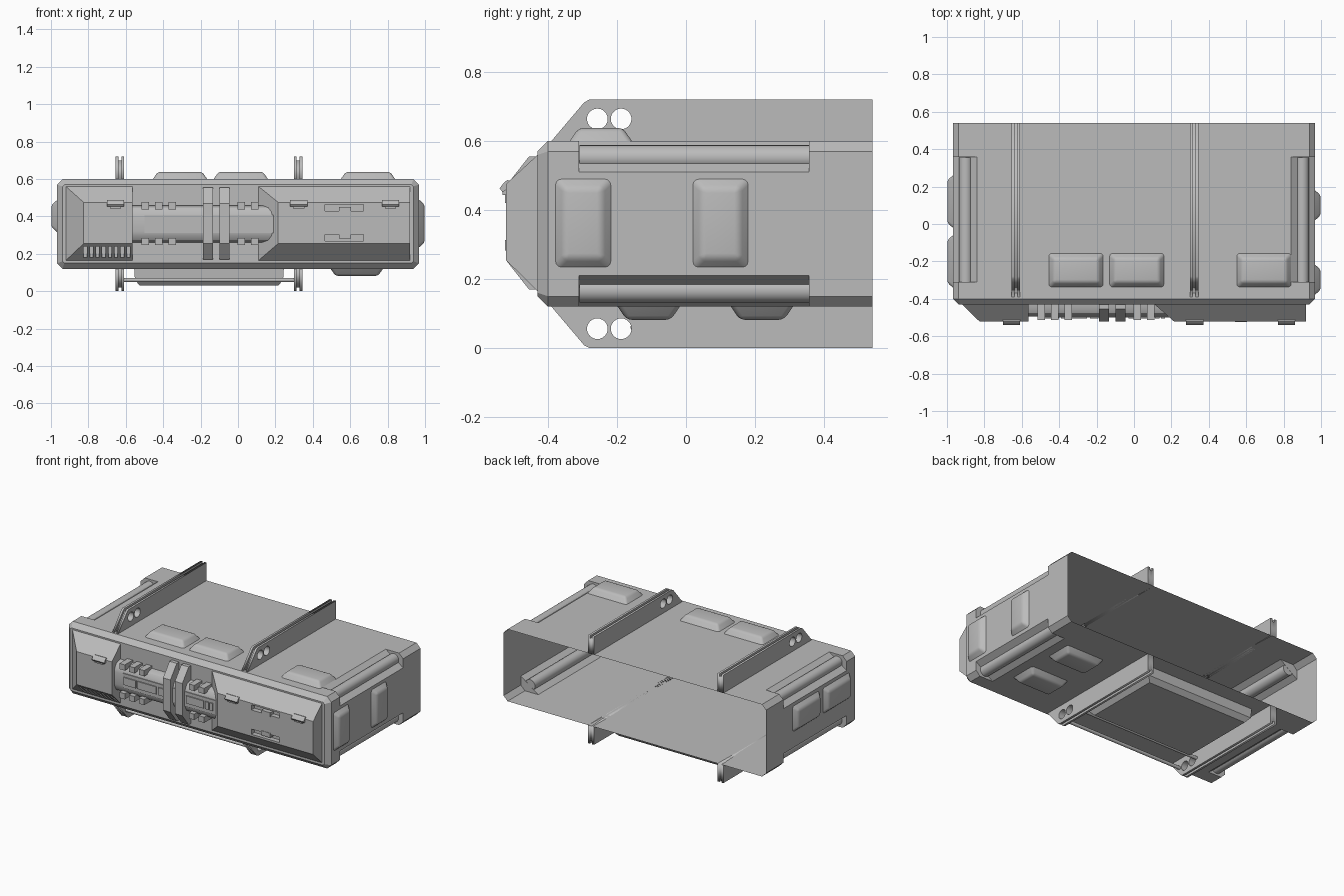
import bpy, bmesh, math
from mathutils import Matrix, Vector

if "Cube" in bpy.data.objects:
    bpy.data.objects.remove(bpy.data.objects["Cube"])

GREY = (0.5, 0.5, 0.5, 1)
mat = bpy.data.materials.new("plain grey")
mat.use_nodes = True
mat.diffuse_color = GREY
mat.node_tree.nodes["Principled BSDF"].inputs["Base Color"].default_value = GREY


def finish(name, bm, angle=None):
    bmesh.ops.recalc_face_normals(bm, faces=bm.faces)
    me = bpy.data.meshes.new(name)
    bm.to_mesh(me)
    bm.free()
    me.materials.append(mat)
    ob = bpy.data.objects.new(name, me)
    bpy.context.collection.objects.link(ob)
    if angle:
        bpy.ops.object.select_all(action="DESELECT")
        ob.select_set(True)
        bpy.context.view_layer.objects.active = ob
        bpy.ops.object.shade_smooth_by_angle(angle=math.radians(angle))
    return ob


def loft(bm, rings, cap_start=True, cap_end=True):
    loops = [[bm.verts.new(p) for p in ring] for ring in rings]
    n = len(loops[0])
    for a, b in zip(loops, loops[1:]):
        for i in range(n):
            j = (i + 1) % n
            bm.faces.new((a[i], a[j], b[j], b[i]))
    if cap_start:
        bm.faces.new(loops[0])
    if cap_end:
        bm.faces.new(loops[-1][::-1])


def rect(y, x0, x1, z0, z1):
    return [(x0, y, z0), (x1, y, z0), (x1, y, z1), (x0, y, z1)]


def boxes(name, items):
    """Each item is x0, x1, y0, y1, z0, z1."""
    bm = bmesh.new()
    for x0, x1, y0, y1, z0, z1 in items:
        loft(bm, [rect(y0, x0, x1, z0, z1), rect(y1, x0, x1, z0, z1)])
    return finish(name, bm)


def wedge(name, base, front):
    bm = bmesh.new()
    loft(bm, [rect(-0.425, *base), rect(-0.43, *base), rect(-0.522, *front)])
    return finish(name, bm)


def prism(name, profile, spans, angle=None):
    """Extrude a (y, z) profile along x over each span."""
    bm = bmesh.new()
    for x0, x1 in spans:
        loft(bm, [[(x, y, z) for y, z in profile] for x in (x0, x1)])
    return finish(name, bm, angle)


def circle(cy, cz, r, n=24):
    return [(cy + r * math.cos(k * math.tau / n), cz + r * math.sin(k * math.tau / n))
            for k in range(n)]


def cut(target, cutter):
    mod = target.modifiers.new("cut", "BOOLEAN")
    mod.object = cutter
    mod.solver = "EXACT"
    cutter.hide_render = True
    cutter.hide_set(True)


# Open-backed shell with chamfered corners and notched long edges
MID_Z = 0.36


def octagon(y, w, h, cx, cz):
    quarter = [(w, h - cz), (w - cx, h)]
    pts = quarter + [(-x, z) for x, z in quarter[::-1]]
    pts += [(-x, -z) for x, z in pts]
    return [(x, y, MID_Z + z) for x, z in pts]


small, large = (0.968, 0.24, 0.03, 0.03), (0.968, 0.24, 0.128, 0.09)
bm = bmesh.new()
loft(bm, [octagon(0.54, *small), octagon(0.357, *small), octagon(0.357, *large),
          octagon(-0.31, *large), octagon(-0.31, *small), octagon(-0.4, *small),
          octagon(-0.43, 0.938, 0.21, 0.01, 0.01)], cap_start=False)
finish("shell", bm)

# Round bars lying in the four notches
for side, sx in (("left", 1), ("right", -1)):
    for level, sz in (("upper", 1), ("lower", -1)):
        bm = bmesh.new()
        ring = circle(sx * 0.9, MID_Z + sz * 0.192, 0.036)
        loft(bm, [[(x, y, z) for x, z in ring] for y in (-0.309, 0.356)])
        finish(f"{level}_{side}_bar", bm, 40)


# Cushion-like raised pads
def pad(name, rot, loc, sx, sy, height=0.038):
    bm = bmesh.new()
    bmesh.ops.create_cube(bm, size=1, matrix=Matrix.Diagonal((sx, sy, height, 1)))
    for v in bm.verts:
        if v.co.z > 0:
            v.co.x -= math.copysign(0.026, v.co.x)
            v.co.y -= math.copysign(0.026, v.co.y)
        v.co.z += height / 2
    bottom = [f for f in bm.faces if f.normal.z < -0.9]
    bmesh.ops.delete(bm, geom=bottom, context="FACES_ONLY")
    edges = [e for e in bm.edges if not e.is_boundary]
    bmesh.ops.bevel(bm, geom=edges, offset=0.014, segments=3, profile=0.5,
                    affect="EDGES")
    bm.transform(Matrix.Translation(loc) @ rot)
    finish(name, bm, 35)


UP, DOWN = Matrix.Identity(4), Matrix.Rotation(math.pi, 4, "X")
LEFT = Matrix.Rotation(math.pi / 2, 4, "Y")
RIGHT = Matrix.Rotation(-math.pi / 2, 4, "Y")
for i, x in enumerate((-0.31, 0.015, 0.695)):
    pad(f"top_pad_{i}", UP, (x, -0.247, 0.6), 0.29, 0.18)
for i, y in enumerate((-0.108, 0.22)):
    pad(f"bottom_pad_{i}", DOWN, (0.635, y, 0.12), 0.28, 0.18)
for i, y in enumerate((-0.298, 0.1)):
    pad(f"left_pad_{i}", LEFT, (0.968, y, 0.362), 0.255, 0.16, 0.03)
for i, y in enumerate((-0.2, 0.12)):
    pad(f"right_pad_{i}", RIGHT, (-0.968, y, 0.402), 0.17, 0.28, 0.03)


# Mounting rails: two cheek plates around a lower web, with round holes
def plate(name, outline, holes, x, half):
    cu = bpy.data.curves.new(name, "CURVE")
    cu.dimensions, cu.fill_mode, cu.extrude = "2D", "BOTH", half
    for pts in [outline] + holes:
        sp = cu.splines.new("POLY")
        sp.points.add(len(pts) - 1)
        for p, (y, z) in zip(sp.points, pts):
            p.co = (y, z, 0, 1)
        sp.use_cyclic_u = True
    tmp = bpy.data.objects.new(name + "_curve", cu)
    bpy.context.collection.objects.link(tmp)
    bpy.context.view_layer.update()
    me = bpy.data.meshes.new_from_object(
        tmp.evaluated_get(bpy.context.evaluated_depsgraph_get()))
    bpy.data.objects.remove(tmp)
    bm = bmesh.new()
    bm.from_mesh(me)
    bmesh.ops.remove_doubles(bm, verts=bm.verts, dist=0.0001)
    bm.transform(Matrix(((0, 0, 1, x), (1, 0, 0, 0), (0, 1, 0, 0), (0, 0, 0, 1))))
    finish(name, bm)


cheek = [(-0.39, 0.6), (-0.295, 0.712), (-0.28, 0.72), (0.54, 0.72), (0.54, 0.6)]
web = [(-0.37, 0.6), (-0.285, 0.7), (0.54, 0.7), (0.54, 0.6)]
for side, x in (("left", 0.322), ("right", -0.632)):
    for level in ("upper", "lower"):
        flip = (lambda p: p) if level == "upper" else (lambda p: [(y, 0.72 - z) for y, z in p])
        holes = [flip(circle(y, 0.664, 0.03)) for y in (-0.257, -0.188)]
        plate(f"{level}_{side}_rail_web", flip(web), holes, x, 0.008)
        for part, dx in (("inner", -0.015), ("outer", 0.015)):
            plate(f"{level}_{side}_rail_{part}", flip(cheek), holes, x + dx, 0.007)

# Shallow tray and cross rods under the floor, between the rails
bm = bmesh.new()
tray = [(0.12, 0), (0.06, 0.004), (0.03, 0.03)]
loft(bm, [[(-0.555 + d, -0.14 + d, z), (0.245 - d, -0.14 + d, z),
           (0.245 - d, 0.43 - d, z), (-0.555 + d, 0.43 - d, z)] for z, d in tray],
     cap_start=False)
finish("floor_tray", bm)
for i, y in enumerate((-0.305, -0.15)):
    prism(f"cross_rod_{i}", circle(y, 0.06, 0.011, 12), [(-0.62, 0.31)], 40)

# Tapered front blocks with vent slits and slots
right_block = wedge("right_front_block", (-0.92, -0.565, 0.165, 0.56),
                    (-0.825, -0.565, 0.255, 0.475))
slits = [(-0.825 + i * 0.033, -0.808 + i * 0.033, -0.6, -0.435, 0.18, 0.24)
         for i in range(8)]
cut(right_block, boxes("vent_cutter", slits))
left_block = wedge("left_front_block", (0.11, 0.92, 0.165, 0.56),
                   (0.215, 0.92, 0.255, 0.475))
cut(left_block, boxes("slot_cutter", [(0.465, 0.67, -0.6, -0.49, 0.43, 0.465),
                                      (0.465, 0.67, -0.6, -0.49, 0.268, 0.303)]))
boxes("slot_tabs", [(0.54, 0.605, -0.525, -0.488, 0.42, 0.45),
                    (0.54, 0.605, -0.525, -0.488, 0.283, 0.313)])

# Rounded central housing with plates, clips and straps
prism("central_housing", [(-0.42, 0.46), (-0.45, 0.458), (-0.475, 0.447), (-0.49, 0.425),
                          (-0.495, 0.4), (-0.495, 0.32), (-0.49, 0.295), (-0.475, 0.273),
                          (-0.45, 0.262), (-0.42, 0.26)], [(-0.565, 0.205)], 30)
boxes("housing_strip", [(-0.5, 0.2, -0.499, -0.49, 0.312, 0.408)])
boxes("housing_plates", [(x0, x1, -0.506, -0.495, 0.336, 0.386) for x0, x1 in
                         ((-0.49, -0.4), (-0.39, -0.25), (-0.235, -0.19),
                          (-0.03, 0.1), (0.112, 0.135), (0.145, 0.165))])
boxes("housing_clips", [(x - 0.02, x + 0.02, -0.514, -0.43, z - 0.019, z + 0.019)
                        for x in (-0.495, -0.425, -0.352, 0.017, 0.09)
                        for z in (0.457, 0.265)])
prism("straps", [(-0.42, 0.17), (-0.455, 0.17), (-0.522, 0.255), (-0.522, 0.47),
                 (-0.455, 0.555), (-0.42, 0.555)], [(-0.187, -0.133), (-0.1, -0.045)])

# Small latches on the front blocks
for i, x in enumerate((-0.655, 0.325, 0.815)):
    prism(f"latch_{i}", [(-0.49, 0.48), (-0.518, 0.487), (-0.527, 0.48), (-0.54, 0.463),
                         (-0.532, 0.452), (-0.515, 0.462)], [(x - 0.046, x + 0.046)])
    boxes(f"latch_foot_{i}", [(x - 0.03, x + 0.03, -0.532, -0.515, 0.443, 0.465)])
